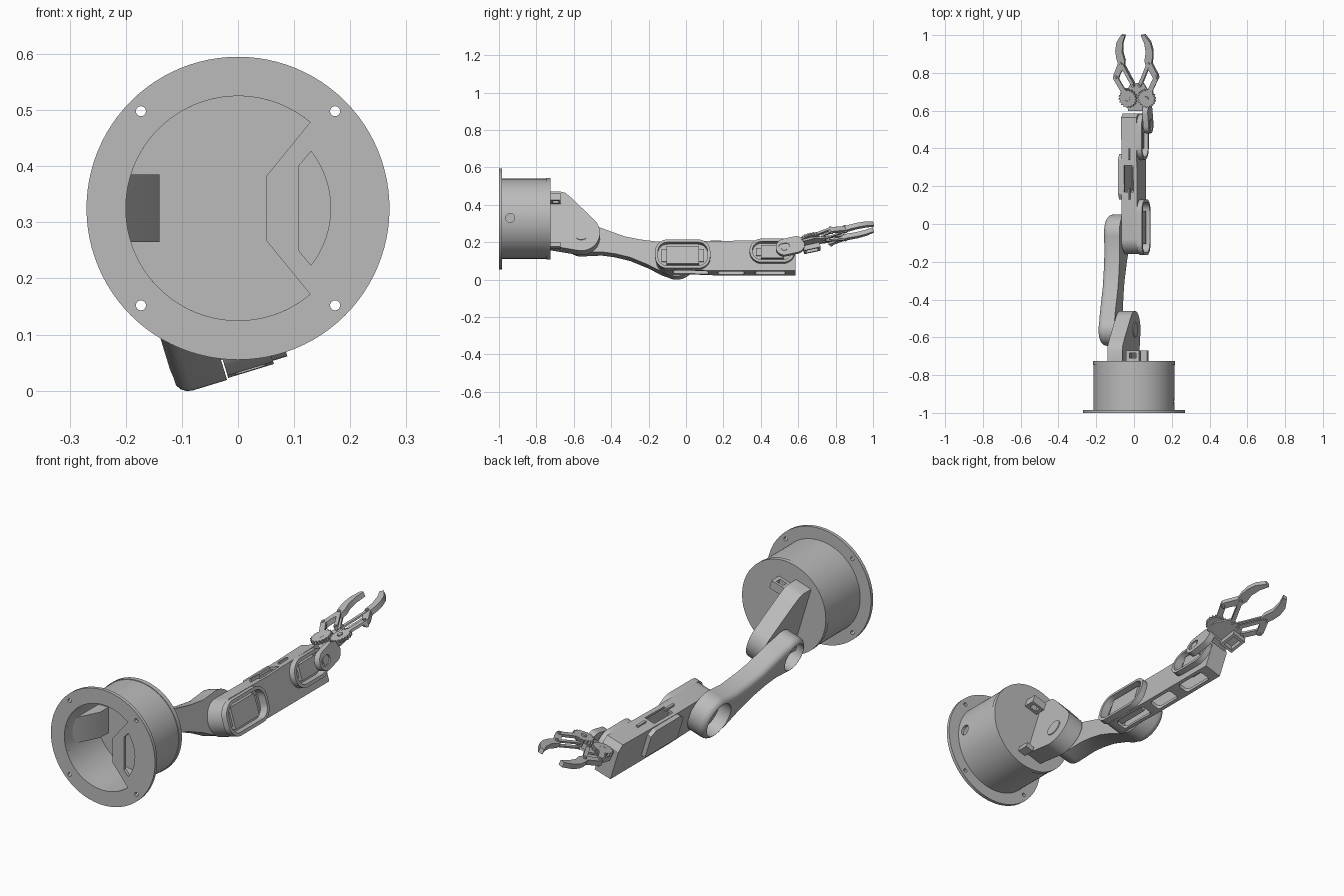
import bpy, bmesh
from math import radians, cos, sin, pi, atan2
from mathutils import Matrix

if "Cube" in bpy.data.objects:
    bpy.data.objects.remove(bpy.data.objects["Cube"], do_unlink=True)

grey = bpy.data.materials.new("matte grey")
grey.use_nodes = True
grey.diffuse_color = (0.5, 0.5, 0.5, 1)
grey.node_tree.nodes["Principled BSDF"].inputs["Base Color"].default_value = (0.5, 0.5, 0.5, 1)
parts = []

# Frames: base axis runs along y, the arm is rolled about it, the gripper is pitched up
BASE = Matrix.Translation((0, 0, 0.325))
ARM = BASE @ Matrix.Rotation(radians(-17), 4, 'Y')
GRIP = ARM @ Matrix.Translation((-0.016, 0.53, -0.15)) @ Matrix.Rotation(radians(13), 4, 'X')
PLACE = {'x': lambda a, b, h: (h, a, b),
         'y': lambda a, b, h: (a, h, b),
         'z': lambda a, b, h: (a, b, h)}


def arc(cx, cy, r, a0=0, a1=360, n=48):
    full = abs(a1 - a0) == 360
    steps = n if full else n + 1
    return [(cx + r * cos(radians(a0 + (a1 - a0) * i / n)),
             cy + r * sin(radians(a0 + (a1 - a0) * i / n))) for i in range(steps)]


def rect(a0, b0, a1, b1):
    return [(a0, b0), (a1, b0), (a1, b1), (a0, b1)]


def round_rect(a0, b0, a1, b1, r):
    return (arc(a1 - r, b1 - r, r, 0, 90, 8) + arc(a0 + r, b1 - r, r, 90, 180, 8)
            + arc(a0 + r, b0 + r, r, 180, 270, 8) + arc(a1 - r, b0 + r, r, 270, 360, 8))


def bar(p, q, r):
    t = atan2(q[1] - p[1], q[0] - p[0]) * 180 / pi
    return arc(*p, r, t + 90, t + 270, 12) + arc(*q, r, t - 90, t + 90, 12)


def prism(name, pts, axis, lo, hi, frame, bevel=0):
    """Extrude an outline along an axis; bevel rounds the edge at lo."""
    bm = bmesh.new()
    low = [bm.verts.new(PLACE[axis](a, b, lo)) for a, b in pts]
    top = [bm.verts.new(PLACE[axis](a, b, hi)) for a, b in pts]
    cap = bm.faces.new(low)
    bm.faces.new(top[::-1])
    for i in range(len(pts)):
        j = (i + 1) % len(pts)
        bm.faces.new((low[i], top[i], top[j], low[j]))
    bmesh.ops.recalc_face_normals(bm, faces=bm.faces)
    if bevel:
        bmesh.ops.bevel(bm, geom=list(cap.edges), offset=bevel, segments=4,
                        profile=0.5, affect='EDGES')
    bm.transform(frame)
    me = bpy.data.meshes.new(name)
    bm.to_mesh(me)
    bm.free()
    me.materials.append(grey)
    ob = bpy.data.objects.new(name, me)
    bpy.context.collection.objects.link(ob)
    parts.append(ob)
    return ob


def cut(ob, pts, axis, lo, hi, frame):
    """Subtract an extruded outline and remove the cutter."""
    tool = prism("cutter", pts, axis, lo, hi, frame)
    parts.remove(tool)
    mod = ob.modifiers.new("cut", 'BOOLEAN')
    mod.operation, mod.solver, mod.object = 'DIFFERENCE', 'EXACT', tool
    bpy.context.view_layer.update()
    dg = bpy.context.evaluated_depsgraph_get()
    me = bpy.data.meshes.new_from_object(ob.evaluated_get(dg))
    ob.modifiers.clear()
    ob.data = me
    bpy.data.objects.remove(tool, do_unlink=True)


# Base: flange with opening and slot, hollow drum, turntable cover
flange = prism("base_flange", arc(0, 0, 0.27, n=96), 'y', -1, -0.984, BASE)
cut(flange, arc(0, 0, 0.2, 50, 310, 64) + [(0.05, -0.057), (0.05, 0.057)], 'y', -1.1, -0.9, BASE)
cut(flange, arc(0, 0, 0.165, -38, 38, 24) + [(0.108, 0.075), (0.108, -0.075)], 'y', -1.1, -0.9, BASE)
for sx in (-1, 1):
    for sz in (-1, 1):
        cut(flange, arc(sx * 0.173, sz * 0.173, 0.009, n=16), 'y', -1.1, -0.9, BASE)
drum = prism("base_drum", arc(0, 0, 0.214, n=96), 'y', -0.985, -0.745, BASE)
cut(drum, arc(0, 0, 0.2, n=96), 'y', -1.1, -0.76, BASE)
cut(drum, arc(-0.94, 0.005, 0.024, n=24), 'x', 0.1, 0.3, BASE)
prism("turntable_cover", arc(0, 0, 0.217, n=96), 'y', -0.746, -0.725, BASE)
prism("drum_inner_block", [(-0.2, -0.94), (-0.14, -0.82), (-0.14, -0.758), (-0.2, -0.758)],
      'z', -0.06, 0.06, BASE)
loop = prism("cable_loop", rect(-0.005, 0.085, 0.065, 0.125), 'y', -0.726, -0.67, ARM)
cut(loop, rect(0.012, -0.71, 0.048, -0.683), 'z', 0, 0.2, ARM)
prism("cover_stop", rect(-0.01, -0.165, 0.03, -0.14), 'y', -0.726, -0.67, ARM)

# Shoulder bracket with pivot hub
SHOULDER, ELBOW = (-0.56, -0.073), (-0.05, -0.187)
prism("shoulder_bracket", [(-0.73, -0.145), (-0.73, 0.157)] + [(-0.67, 0.157), (-0.645, 0.15), (-0.61, 0.12)]
      + arc(*SHOULDER, 0.1, 45, -100, 28), 'x', -0.1, -0.017, ARM)
prism("shoulder_hub", arc(*SHOULDER, 0.04, n=32), 'x', -0.03, -0.013, ARM)

# Upper arm: waisted link, rounded outside, open dish at each joint
upper = prism("upper_arm", arc(*SHOULDER, 0.085, 60, 280, 28)
              + [(-0.45, -0.152), (-0.38, -0.162), (-0.3, -0.182), (-0.2, -0.225), (-0.13, -0.263)]
              + arc(*ELBOW, 0.1, 240, 460, 32)
              + [(-0.15, -0.095), (-0.25, -0.082), (-0.33, -0.065), (-0.41, -0.035), (-0.47, -0.012)],
              'x', -0.2, -0.108, ARM, bevel=0.028)
for joint, r in ((SHOULDER, 0.066), (ELBOW, 0.082)):
    cut(upper, arc(*joint, r, n=40), 'x', -0.3, -0.14, ARM)
    prism("joint_hub", arc(*joint, 0.025, n=24), 'x', -0.145, -0.125, ARM)
prism("shoulder_crossbar", rect(-0.622, -0.083, -0.498, -0.063), 'x', -0.165, -0.135, ARM)

# Forearm: hollow box with windows above and below
fore = prism("forearm", arc(-0.075, -0.2, 0.085, 95, 250, 24)
             + [(0.0, -0.278), (0.15, -0.284), (0.585, -0.284), (0.585, -0.14), (0.565, -0.11), (0.2, -0.118)],
             'x', -0.105, -0.02, ARM)
cut(fore, rect(-0.09, -0.265, 0.56, -0.13), 'x', -0.095, -0.032, ARM)
cut(fore, rect(-0.09, 0.17, -0.04, 0.31), 'z', -0.2, 0, ARM)
for y0, y1 in ((-0.07, 0.12), (0.17, 0.31), (0.37, 0.53)):
    cut(fore, round_rect(-0.09, y0, -0.035, y1, 0.015), 'z', -0.4, -0.2, ARM)
cheek = prism("forearm_side_cheek", [(0.13, -0.25), (0.37, -0.25), (0.37, -0.14), (0.34, -0.12),
                                     (0.16, -0.12), (0.13, -0.14)], 'x', -0.125, -0.104, ARM)
for y in (0.13, 0.34):
    prism("forearm_top_rib", rect(-0.066, y, -0.056, y + 0.06), 'z', -0.12, -0.105, ARM)

# Side pods: rounded rims around recessed motors
for y0, w0, y1, w1 in ((-0.165, -0.278, 0.13, -0.118), (0.34, -0.245, 0.583, -0.113)):
    rim = prism("motor_pod_rim", round_rect(y0, w0, y1, w1, 0.065), 'x', -0.021, 0.007, ARM)
    inner = round_rect(y0 + 0.015, w0 + 0.015, y1 - 0.015, w1 - 0.015, 0.05)
    cut(rim, inner, 'x', -0.1, 0.1, ARM)
    cut(fore, inner, 'x', -0.031, 0.1, ARM)
    prism("motor_ears", rect(y0 + 0.035, w0 + 0.045, y1 - 0.035, w1 - 0.045), 'x', -0.07, -0.022, ARM)
    prism("motor_body", rect(y0 + 0.06, w0 + 0.03, y1 - 0.06, w1 - 0.03), 'x', -0.08, -0.01, ARM)

# Wrist lug swinging the gripper
lug = prism("wrist_lug", bar((0.525, -0.17), (0.59, -0.155), 0.045), 'x', 0.012, 0.042, ARM)
cut(lug, bar((0.515, -0.172), (0.535, -0.168), 0.02), 'x', 0.035, 0.1, ARM)
prism("wrist_shaft", arc(0.525, -0.17, 0.018, n=24), 'x', -0.03, 0.038, ARM)

# Gripper palm, motor frame and centre hub
prism("gripper_crossbar", rect(-0.06, 0.07, 0.057, 0.1), 'z', -0.028, -0.004, GRIP)
prism("gripper_palm", [(-0.07, 0.095), (0.07, 0.095), (0.075, 0.15), (0.035, 0.22),
                       (-0.035, 0.22), (-0.075, 0.15)], 'z', -0.014, -0.004, GRIP)
frame = prism("gripper_motor_frame", rect(-0.085, 0.095, -0.015, 0.185), 'z', -0.04, -0.013, GRIP)
cut(frame, rect(-0.072, 0.108, -0.028, 0.172), 'z', -0.1, -0.015, GRIP)

# Mirrored geared linkages and curved jaws
JAW = [(0.1, 0.24), (0.113, 0.237), (0.125, 0.25), (0.122, 0.268), (0.093, 0.33), (0.1, 0.36),
       (0.103, 0.4), (0.093, 0.445), (0.065, 0.485), (0.044, 0.483), (0.06, 0.44),
       (0.065, 0.39), (0.055, 0.345), (0.06, 0.315), (0.088, 0.268)]
for side, s in (("left", 1), ("right", -1)):
    gear_c, knee, root, node = (s * 0.052, 0.14), (s * 0.112, 0.252), (s * 0.018, 0.21), (s * 0.076, 0.33)
    teeth = [(gear_c[0] + (0.05 if i % 4 < 2 else 0.043) * cos(2 * pi * i / 72),
              gear_c[1] + (0.05 if i % 4 < 2 else 0.043) * sin(2 * pi * i / 72)) for i in range(72)]
    gear = prism(side + "_gear", teeth, 'z', -0.002, 0.014, GRIP)
    if s < 0:
        cut(gear, arc(*gear_c, 0.014, n=20), 'z', -0.1, 0.1, GRIP)
    else:
        prism(side + "_gear_pin", arc(*gear_c, 0.012, n=16), 'z', -0.01, 0.02, GRIP)
    prism(side + "_drive_link", bar(gear_c, knee, 0.013), 'z', 0.002, 0.014, GRIP)
    for t in (-0.016, 0.006):
        prism(side + "_follower_link", bar(root, node, 0.009), 'z', t, t + 0.008, GRIP)
    prism(side + "_jaw", [(s * a, b) for a, b in JAW], 'z', -0.012, 0.012, GRIP)
    for pin in (knee, root, node):
        prism(side + "_pin", arc(*pin, 0.007, n=12), 'z', -0.02, 0.02, GRIP)

# Smooth the round surfaces, keep the edges crisp
bpy.ops.object.select_all(action='DESELECT')
for ob in parts:
    ob.select_set(True)
bpy.context.view_layer.objects.active = parts[0]
bpy.ops.object.shade_smooth_by_angle(angle=radians(30))
